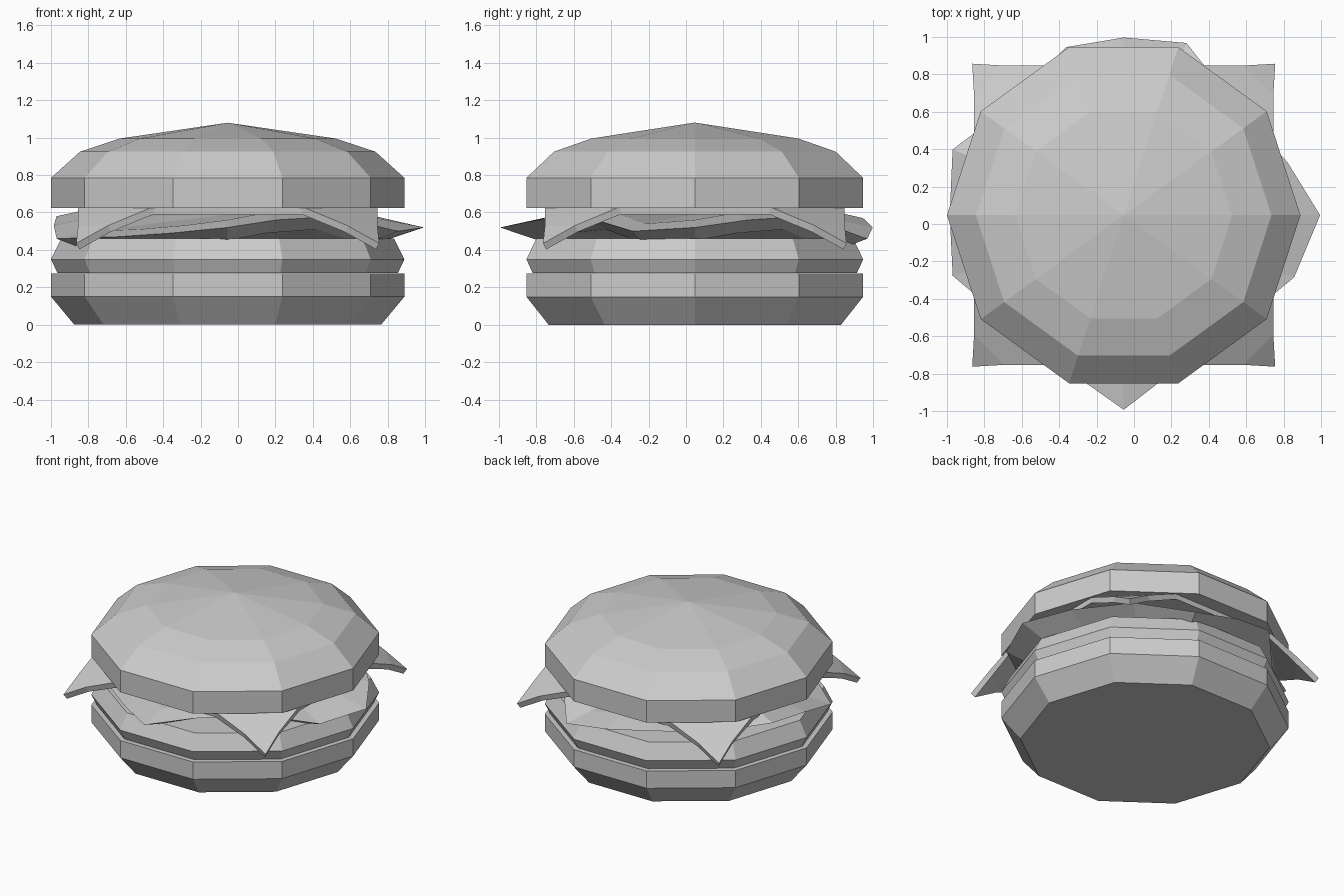
import bpy, bmesh, math
from mathutils import Vector

cube = bpy.data.objects.get("Cube")
if cube:
    bpy.data.objects.remove(cube)

CX, CY = -0.055, 0.047
grey = bpy.data.materials.new("plain_grey")
grey.use_nodes = True
grey.diffuse_color = (0.6, 0.6, 0.6, 1)
grey.node_tree.nodes["Principled BSDF"].inputs["Base Color"].default_value = grey.diffuse_color


def finish(name, bm):
    bmesh.ops.recalc_face_normals(bm, faces=bm.faces)
    mesh = bpy.data.meshes.new(name)
    bm.to_mesh(mesh)
    bm.free()
    mesh.materials.append(grey)
    obj = bpy.data.objects.new(name, mesh)
    obj.location = (CX, CY, 0)
    bpy.context.collection.objects.link(obj)
    return obj


def skin(bm, rings):
    """Join neighbouring rings of vertices with quads."""
    n = len(rings[0])
    for low, high in zip(rings, rings[1:]):
        for i in range(n):
            j = (i + 1) % n
            bm.faces.new((low[i], low[j], high[j], high[i]))


def fan(bm, ring, z):
    """Close a ring with triangles meeting at the centre."""
    tip = bm.verts.new((0, 0, z))
    for i, v in enumerate(ring):
        bm.faces.new((v, ring[(i + 1) % len(ring)], tip))


def lathe(name, profile, apex=None, sides=10):
    bm = bmesh.new()
    rings = [[bm.verts.new((r * math.cos(math.tau * i / sides),
                            r * math.sin(math.tau * i / sides), z))
              for i in range(sides)] for r, z in profile]
    skin(bm, rings)
    bm.faces.new(rings[0])
    fan(bm, rings[-1], apex if apex else profile[-1][1])
    return finish(name, bm)


# Buns and patty
lathe("bottom_bun", [(0.82, 0), (0.945, 0.15), (0.945, 0.275)])
lathe("patty", [(0.91, 0.276), (0.945, 0.35), (0.89, 0.46)])
lathe("top_bun", [(0.945, 0.625), (0.945, 0.785), (0.79, 0.925), (0.58, 0.995)], apex=1.08)

# Lettuce: wavy pointed leaf, rim points as angle, radius, height
rim = [(0, 1.05, 0.52), (18, 0.92, 0.56), (45, 0.84, 0.58), (70, 0.98, 0.46),
       (90, 0.95, 0.52), (109, 0.95, 0.57), (135, 0.84, 0.52), (159, 0.98, 0.58),
       (180, 0.93, 0.53), (199.5, 0.97, 0.46), (225, 0.84, 0.47), (250, 0.88, 0.49),
       (270, 1.04, 0.52), (287, 0.88, 0.56), (315, 0.84, 0.58), (340, 0.97, 0.5)]
bm = bmesh.new()
layers = []
for scale, lift in ((0.8, -0.07), (1, 0), (0.8, 0.04)):
    layers.append([bm.verts.new((r * scale * math.cos(math.radians(a)),
                                 r * scale * math.sin(math.radians(a)), z + lift))
                   for a, r, z in rim])
skin(bm, layers)
fan(bm, layers[0], 0.45)
fan(bm, layers[-1], 0.59)
finish("lettuce", bm)

# Cheese: square slice with four drooping corners
bm = bmesh.new()
H, FOLD, MID = 0.8, 0.4, 0.64
centre = []
for k in range(4):
    turn = math.tau * k / 4
    c, s = round(math.cos(turn)), round(math.sin(turn))

    def put(x, y, z):
        return bm.verts.new((c * x - s * y, s * x + c * y, z))

    a, b = put(H, FOLD, 0.63), put(FOLD, H, 0.63)
    ma, mb = put(H, MID, 0.53), put(MID, H, 0.53)
    tip = put(H + 0.01, H + 0.01, 0.435)
    bm.faces.new((a, ma, mb, b))
    bm.faces.new((ma, tip, mb))
    centre += [a, b]
bm.faces.new(centre)
cheese = finish("cheese_slice", bm)
thick = cheese.modifiers.new("thickness", 'SOLIDIFY')
thick.thickness = 0.04
thick.offset = -1
